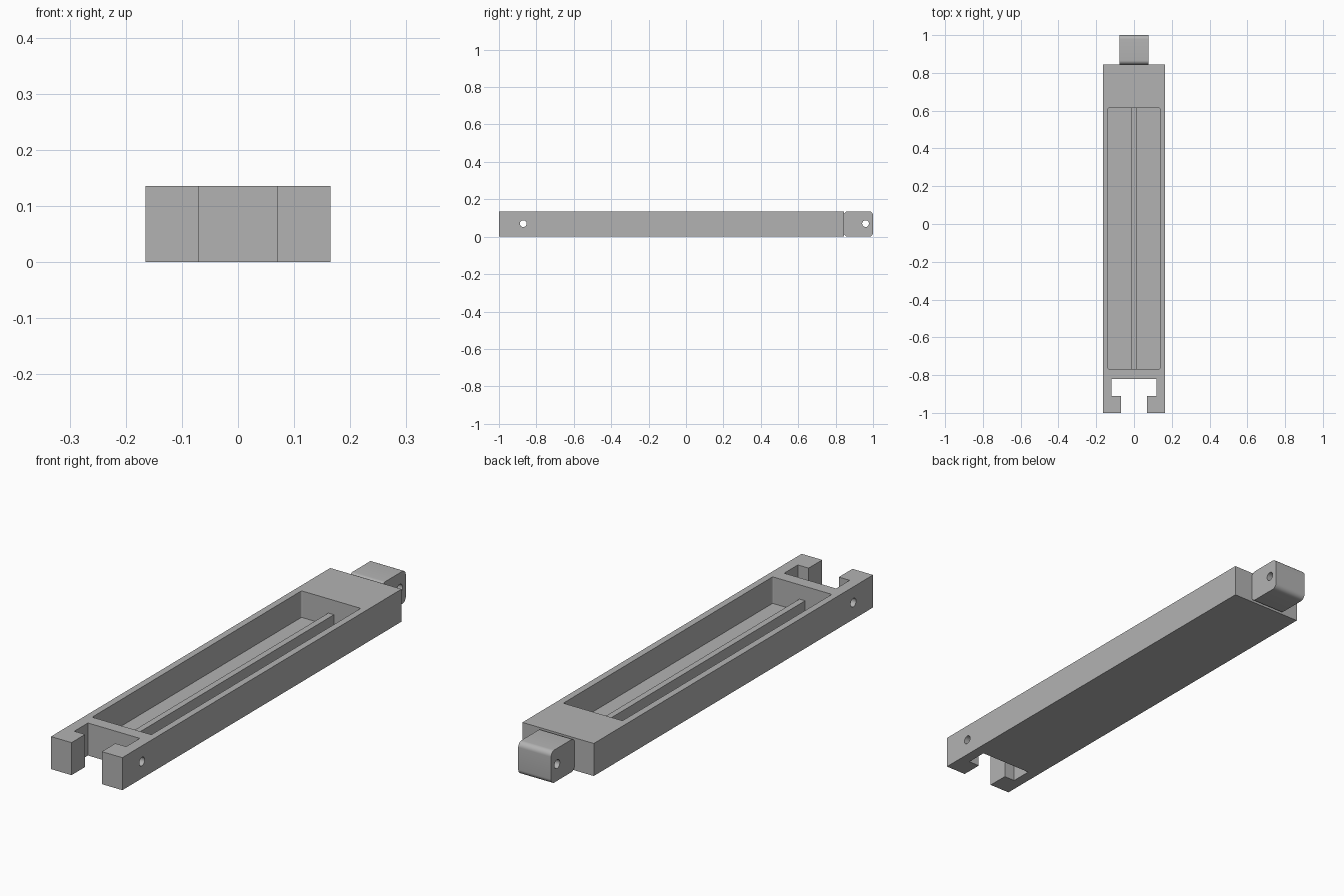
import bpy, bmesh, math
from mathutils import Matrix

if "Cube" in bpy.data.objects:
    bpy.data.objects.remove(bpy.data.objects["Cube"])

H = 0.136          # overall height

grey = bpy.data.materials.new("plain grey")
grey.diffuse_color = (0.45, 0.45, 0.45, 1)
grey.use_nodes = True
grey.node_tree.nodes["Principled BSDF"].inputs["Base Color"].default_value = grey.diffuse_color


def prism(name, outline, lift, axis="Z", start=0.0):
    """Extrude an outline along Z (points are x, y) or along X (points are y, z)."""
    bm = bmesh.new()
    if axis == "Z":
        verts = [bm.verts.new((a, b, start)) for a, b in outline]
        move = (0, 0, lift)
    else:
        verts = [bm.verts.new((start, a, b)) for a, b in outline]
        move = (lift, 0, 0)
    face = bm.faces.new(verts)
    ext = bmesh.ops.extrude_face_region(bm, geom=[face])
    bmesh.ops.translate(bm, vec=move, verts=[v for v in ext["geom"] if isinstance(v, bmesh.types.BMVert)])
    bmesh.ops.recalc_face_normals(bm, faces=bm.faces)
    mesh = bpy.data.meshes.new(name)
    bm.to_mesh(mesh)
    bm.free()
    mesh.materials.append(grey)
    obj = bpy.data.objects.new(name, mesh)
    bpy.context.collection.objects.link(obj)
    return obj


def rounded(a0, a1, b0, b1, r, n):
    """Rectangle outline with rounded corners."""
    pts = []
    for i, (a, b) in enumerate([(a1 - r, b1 - r), (a0 + r, b1 - r), (a0 + r, b0 + r), (a1 - r, b0 + r)]):
        for k in range(n + 1):
            t = math.pi / 2 * (i + k / n)
            pts.append((a + r * math.cos(t), b + r * math.sin(t)))
    return pts


def circle(y, z, r, n=32):
    return [(y + r * math.cos(2 * math.pi * k / n), z + r * math.sin(2 * math.pi * k / n)) for k in range(n)]


def cut(target, cutter):
    mod = target.modifiers.new(cutter.name, "BOOLEAN")
    mod.operation = "DIFFERENCE"
    mod.solver = "EXACT"
    mod.object = cutter
    cutter.hide_render = True
    cutter.hide_set(True)


def smooth(obj):
    bpy.ops.object.select_all(action="DESELECT")
    obj.select_set(True)
    bpy.context.view_layer.objects.active = obj
    bpy.ops.object.shade_smooth_by_angle(angle=math.radians(30))


# Long body with the T-shaped slot at the front
half = [(0.165, 0.845), (0.165, -1.0), (0.07, -1.0), (0.07, -0.91), (0.12, -0.91), (0.12, -0.82)]
body = prism("body", half + [(-x, y) for x, y in reversed(half)], H)
smooth(body)

# Open tray and the pin hole through both prongs
cut(body, prism("tray_cutter", rounded(-0.137, 0.137, -0.768, 0.615, 0.006, 3), 0.3, start=0.025))
cut(body, prism("prong_hole_cutter", circle(-0.87, 0.07, 0.018), 0.6, "X", -0.3))

# Low divider along the tray
prism("tray_divider", [(-0.013, -0.77), (0.013, -0.77), (0.013, 0.617), (-0.013, 0.617)], 0.052, start=0.024)

# Rounded tongue at the back with its pin hole
tongue = prism("tongue", rounded(0.844, 1.0, 0.0, H, 0.022, 8), 0.152, "X", -0.076)
smooth(tongue)
cut(tongue, prism("tongue_hole_cutter", circle(0.96, 0.07, 0.018), 0.6, "X", -0.3))
